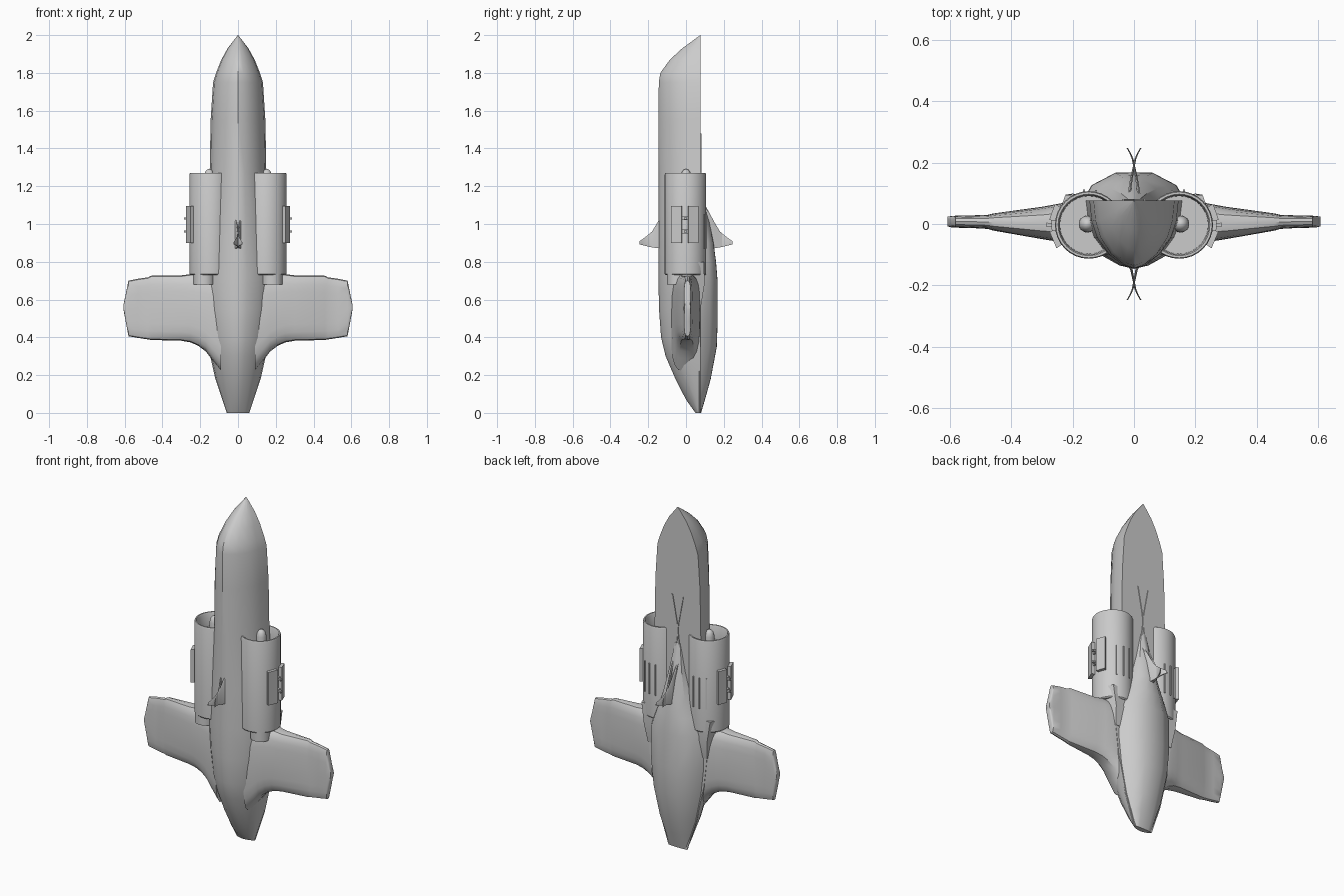
import bpy, bmesh, math

if "Cube" in bpy.data.objects:
    bpy.data.objects.remove(bpy.data.objects["Cube"])


def loft(name, rings, mirror=True, angle=32):
    """Skin closed rings of points, cap both ends, optionally mirror across x."""
    bm = bmesh.new()
    vs = [[bm.verts.new(p) for p in r] for r in rings]
    n = len(rings[0])
    for a, b in zip(vs, vs[1:]):
        for i in range(n):
            j = (i + 1) % n
            bm.faces.new((a[i], a[j], b[j], b[i]))
    bm.faces.new(vs[0])
    bm.faces.new(vs[-1])
    bmesh.ops.recalc_face_normals(bm, faces=bm.faces)
    me = bpy.data.meshes.new(name)
    bm.to_mesh(me)
    bm.free()
    ob = bpy.data.objects.new(name, me)
    bpy.context.collection.objects.link(ob)
    if mirror:
        ob.modifiers.new("mirror", 'MIRROR').use_mirror_merge = False
    bpy.ops.object.select_all(action='DESELECT')
    ob.select_set(True)
    bpy.context.view_layer.objects.active = ob
    bpy.ops.object.shade_smooth_by_angle(angle=math.radians(angle))
    return ob


def symmetric(half):
    """Half section from +x edge to the centre line, reflected to a full ring."""
    return half + [(-x, y, z) for x, y, z in reversed(half) if x > 1e-6]


def turned(name, cx, cy, profile, n=32):
    """Round part on a vertical axis from (radius, z) pairs."""
    return loft(name, [[(cx + r * math.cos(2 * math.pi * i / n),
                         cy + r * math.sin(2 * math.pi * i / n), z)
                        for i in range(n)] for r, z in profile])


EX = 0.147   # engine axis


def engine_bar(name, a0, a1, r0, r1, z0, z1):
    """Block hugging the engine shell between two angles in degrees."""
    def ring(z):
        return [(EX + r * math.cos(math.radians(a)), -0.003 + r * math.sin(math.radians(a)), z)
                for r, a in ((r0, a0), (r1, a0), (r1, a1), (r0, a1))]
    return loft(name, [ring(z0), ring(z1)])


# Main hull: flat back at y = 0.077, keeled front (z, half width, front y)
BACK = 0.077
sections = [(0, .06, .05), (.07, .083, 0), (.18, .12, -.056), (.3, .147, -.108),
            (.4, .17, -.132), (.55, .188, -.143), (.72, .198, -.146), (.95, .175, -.146),
            (1.27, .15, -.146), (1.55, .145, -.146), (1.75, .132, -.144), (1.8, .116, -.136),
            (1.87, .088, -.085), (1.93, .055, -.02), (2.0, .001, .076)]
shape = [(1, 0), (.95, .3), (.83, .54), (.56, .79), (.24, .95), (0, 1)]
loft("main_hull", [symmetric([(w * a, BACK + (yf - BACK) * t, z) for a, t in shape])
                   for z, w, yf in sections], mirror=False)

# Rear hump (z, base half width, flat half width, back y)
hump = [(0, .06, .03, .079), (.09, .09, .04, .105), (.18, .12, .045, .13),
        (.35, .155, .058, .162), (.5, .172, .06, .167), (.7, .17, .06, .166),
        (.8, .13, .045, .158), (.9, .09, .03, .145), (1.05, .05, .012, .115),
        (1.2, .02, .005, .079)]
loft("rear_hump", [symmetric([(w, .07, z), (w * .8, BACK + (yb - BACK) * .55, z), (t, yb, z),
                              (0, yb + .001, z)]) for z, w, t, yb in hump], mirror=False)

# Wings (x, z low, z high, y low, y high)
wing = [(.09, .22, .735, -.08, .075), (.14, .285, .735, -.075, .077), (.17, .325, .735, -.07, .076),
        (.21, .355, .735, -.064, .073), (.25, .373, .735, -.057, .065), (.3, .382, .728, -.049, .056),
        (.46, .386, .726, -.021, .034), (.475, .389, .718, -.016, .03),
        (.53, .397, .71, -.013, .028), (.58, .406, .7, -.012, .027),
        (.594, .48, .63, -.011, .026), (.606, .545, .575, -.008, .024)]


def wing_ring(x, zl, zh, yl, yh, n=20):
    ring = []
    for i in range(n):
        c, s = math.cos(2 * math.pi * i / n), math.sin(2 * math.pi * i / n)
        ring.append((x, (yl + yh) / 2 + (yh - yl) / 2 * math.copysign(abs(s) ** .6, s),
                     (zl + zh) / 2 + (zh - zl) / 2 * math.copysign(abs(c) ** .6, c)))
    return ring


loft("wings", [wing_ring(*w) for w in wing])

# Engine shells with open intakes, hubs and offset outlets
turned("engine_shells", EX, -.003, [(.104, .73), (.11, .736), (.11, 1.262), (.107, 1.27),
                                    (.1, 1.27), (.096, 1.262), (.094, 1.19)])
turned("intake_hubs", .152, 0, [(.028, 1.18), (.027, 1.255), (.022, 1.275),
                                (.013, 1.287), (.003, 1.291)], 16)
turned("engine_outlets", .18, -.045, [(.056, .68), (.056, .74)], 24)

# Tapered fairings behind the engines
loft("engine_fairings", [[(EX + .02 - w, .03, z), (EX + .02 + w, .03, z),
                          (EX + .02 + w * .7, y, z), (EX + .02 - w * .7, y, z)]
                         for z, w, y in ((.57, .035, .08), (.68, .055, .098), (.8, .08, .095))])

# Side racks: two uprights and two rungs on each engine
for k, (a, b) in enumerate(((-36, -9), (7, 32))):
    engine_bar(f"rack_upright_{k}", a, b, .1, .13, .9, 1.095)
for k, z in enumerate((.96, 1.03)):
    engine_bar(f"rack_rung_{k}", -14, 12, .1, .124, z - .01, z + .01)
    engine_bar(f"rack_pin_{k}", -3, 3, .1, .138, z - .005, z + .005)

# Thin ribs on the rear of the engines
for k, a in enumerate((62, 82, 102)):
    engine_bar(f"rear_rib_{k}", a - 1.5, a + 1.5, .1, .116, .87, 1.05)

# Paired fins, front and rear, splitting into a V at the tips (y, x, z low, z high)
rear = [(.07, -.02, .87, 1.15), (.11, -.014, .87, 1.085), (.15, -.008, .872, 1.01),
        (.18, -.002, .876, .96), (.21, .004, .883, .935), (.23, .012, .888, .92),
        (.247, .022, .892, .908)]
front = [(-.12, -.02, .87, 1.06)] + [(-y, x, a, min(b, 1.035)) for y, x, a, b in rear[2:]]
for name, pts in (("rear_fins", rear), ("front_fins", front)):
    rings = []
    for y, x, a, b in pts:
        t = .007 - abs(y) * .02
        rings.append([(x - t, y, a), (x + t, y, a), (x + t, y, b - .01), (x, y, b), (x - t, y, b - .01)])
    loft(name, rings)

# Crossed slim strips on the flat back
loft("back_strips", [[(x - .004, .07, z), (x + .004, .07, z), (x + .004, .081, z), (x - .004, .081, z)]
                     for x, z in ((-.012, 1.17), (.005, 1.32), (.035, 1.48))])
